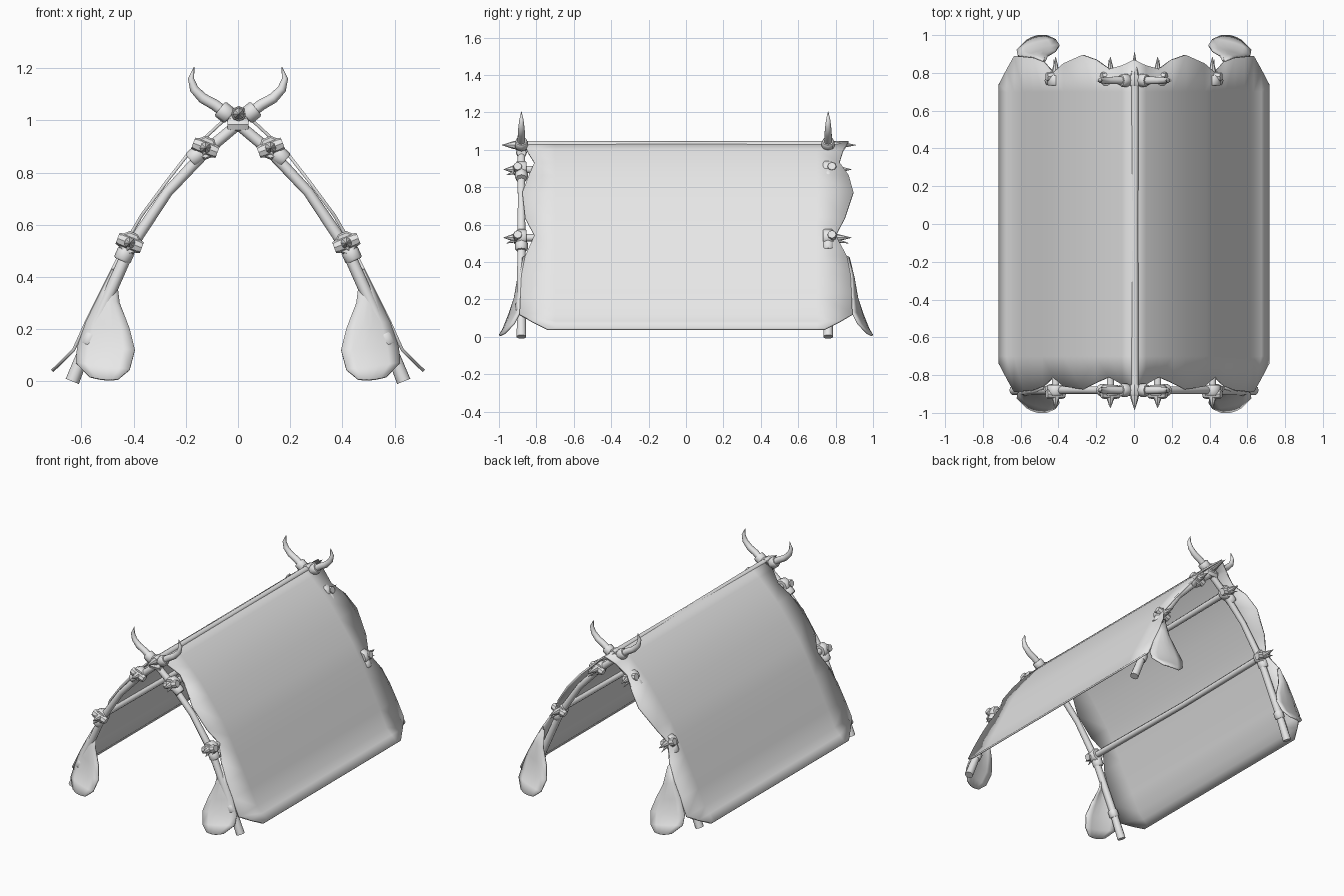
import bpy, bmesh, math
from mathutils import Vector

cube = bpy.data.objects.get("Cube")
if cube:
    bpy.data.objects.remove(cube, do_unlink=True)

mat = bpy.data.materials.new("pale grey")
mat.use_nodes = True
grey = (0.8, 0.8, 0.8, 1)
mat.diffuse_color = grey
mat.node_tree.nodes["Principled BSDF"].inputs["Base Color"].default_value = grey


def finish(name, bm, angle=40):
    bmesh.ops.recalc_face_normals(bm, faces=bm.faces)
    me = bpy.data.meshes.new(name)
    bm.to_mesh(me)
    bm.free()
    me.materials.append(mat)
    ob = bpy.data.objects.new(name, me)
    bpy.context.collection.objects.link(ob)
    bpy.ops.object.select_all(action='DESELECT')
    ob.select_set(True)
    bpy.context.view_layer.objects.active = ob
    bpy.ops.object.shade_smooth_by_angle(angle=math.radians(angle))
    return ob


def tube(name, path, radii, sides=10):
    """Round bar through the path points, one radius per point."""
    pts = [Vector(p) for p in path]
    bm = bmesh.new()
    rings = []
    for i, p in enumerate(pts):
        t = (pts[min(i + 1, len(pts) - 1)] - pts[max(i - 1, 0)]).normalized()
        ref = Vector((1, 0, 0)) if abs(t.y) > 0.8 else Vector((0, 1, 0))
        u = t.cross(ref).normalized()
        v = t.cross(u)
        ring = []
        for k in range(sides):
            a = math.tau * k / sides
            ring.append(bm.verts.new(p + radii[i] * (u * math.cos(a) + v * math.sin(a))))
        rings.append(ring)
    for a, b in zip(rings, rings[1:]):
        for k in range(sides):
            n = (k + 1) % sides
            bm.faces.new((a[k], a[n], b[n], b[k]))
    bm.faces.new(rings[0])
    bm.faces.new(rings[-1])
    return finish(name, bm)


def collar(name, centre, direction, radius, length):
    """Short lashing with softened rims."""
    c = Vector(centre)
    d = Vector(direction).normalized() * length / 2
    tube(name, [c - d, c - d * 0.7, c + d * 0.7, c + d],
         [radius * 0.85, radius, radius, radius * 0.85], 8)


def sheet(name, rows, mirror_axes, thickness):
    """Thin hide made from a grid of points."""
    bm = bmesh.new()
    grid = [[bm.verts.new(p) for p in row] for row in rows]
    for a, b in zip(grid, grid[1:]):
        for k in range(len(a) - 1):
            bm.faces.new((a[k], a[k + 1], b[k + 1], b[k]))
    ob = finish(name, bm, 60)
    m = ob.modifiers.new("mirror", 'MIRROR')
    m.use_axis = mirror_axes
    s = ob.modifiers.new("thickness", 'SOLIDIFY')
    s.thickness = thickness
    s.offset = 0
    return ob


# Hide cover: x, z, front edge y, back edge y
PROFILE = [
    (0, 1.04, -.86, .87), (.06, .995, -.85, .84), (.13, .93, -.81, .82),
    (.2, .86, -.84, .87), (.27, .77, -.875, .895), (.37, .635, -.86, .85),
    (.425, .54, -.81, .80), (.48, .43, -.86, .86), (.53, .33, -.88, .88),
    (.58, .23, -.885, .885), (.63, .12, -.89, .89), (.67, .08, -.82, .82),
    (.712, .04, -.74, .74)]
rows = []
for x, z, front, back in PROFILE:
    ys = [front] + [-.7 + .2 * i for i in range(8)] + [back]
    rows.append([(x, y, z) for y in ys])
sheet("hide_cover", rows, (True, False, False), 0.012)

# Curled corner flaps: outer edge to inner edge
FLAP = [
    ((.48, .86, .43), (.47, .86, .41)), ((.53, .88, .33), (.455, .89, .3)),
    ((.58, .885, .23), (.415, .915, .2)), ((.615, .89, .13), (.395, .945, .12)),
    ((.62, .92, .07), (.415, .975, .045)), ((.57, .97, .018), (.46, .995, .008))]
rows = []
for outer, inner in FLAP:
    a, b = Vector(outer), Vector(inner)
    row = []
    for i in range(6):
        t = i / 5
        bulge = math.sin(math.pi * t)
        row.append(a.lerp(b, t) + Vector((0, .012 * bulge, -.006 * bulge * (a.z < .05))))
    rows.append(row)
sheet("corner_flaps", rows, (True, True, False), 0.01)

# Two end frames of crossed legs tipped with horns
LEG = [(.635, 0), (.575, .15), (.415, .51), (.27, .725), (.12, .885), (0, .985), (-.06, 1.04)]
HORN = [(-.05, 1.03), (-.09, 1.06), (-.135, 1.085), (-.168, 1.12), (-.18, 1.16), (-.168, 1.205)]
JOINTS = {"lower": (.415, .53), "upper": (.125, .895)}
for end, y, out in (("front", -.88, -1), ("back", .76, 1)):
    for side, s in (("left", 1), ("right", -1)):
        tag = f"{end}_{side}"
        tube(f"{tag}_leg", [(s * x, y, z) for x, z in LEG],
             [.027, .024, .023, .02, .022, .021, .02])
        tube(f"{tag}_horn", [(s * x, y, z) for x, z in HORN],
             [.022, .021, .02, .017, .012, .001])
        collar(f"{tag}_horn_cuff", (-s * .05, y, 1.03), (-s * .75, 0, .6), .035, .05)
        collar(f"{tag}_foot_cuff", (s * .568, y, .16), (-s * .4, 0, .9), .031, .05)
        for level, (x, z) in JOINTS.items():
            name = f"{tag}_{level}"
            d = (-s * .4, 0, .9) if level == "lower" else (-s * .75, 0, .66)
            shift = Vector(d) * -.05
            collar(f"{name}_cuff", (s * x + shift.x, y, z + shift.z), d, .034, .05)
            collar(f"{name}_wrap", (s * x, y, z), (0, 1, 0), .046, .055)
            collar(f"{name}_knot", (s * x, y + out * .02, z), (.9, 0, s * .35), .026, .1)
            # Bone points that end each rail
            tip = y + out * (.095 if out < 0 else .125)
            tube(f"{name}_spike", [(s * x, y, z), (s * x, y + out * .04, z), (s * x, tip, z)],
                 [.024, .022, .001], 8)
            tube(f"{name}_small_spike",
                 [(s * x, y + out * .02, z - .01), (s * (x + .01), tip - out * .015, z - .03)],
                 [.015, .001], 6)

    # Crossing lashing and ridge point
    collar(f"{end}_cross_lashing", (0, y, .985), (1, 0, 0), .03, .08)
    collar(f"{end}_ridge_wrap", (.003, y, 1.025), (0, 1, 0), .03, .06)
    tip = -.985 if out < 0 else .91
    tube(f"{end}_ridge_spike", [(.003, y, 1.025), (.003, y + out * .04, 1.025), (.003, tip, 1.025)],
         [.024, .022, .001], 8)

# Rails running from front to back
for side, s in (("left", 1), ("right", -1)):
    for level, (x, z) in JOINTS.items():
        tube(f"{side}_{level}_rail", [(s * x, -.9, z), (s * x, 0, z - .012), (s * x, .78, z)],
             [.02, .018, .02])
tube("ridge_rail", [(.004, -.9, 1.027), (.004, 0, 1.025), (.004, .78, 1.027)], [.021, .019, .021])
